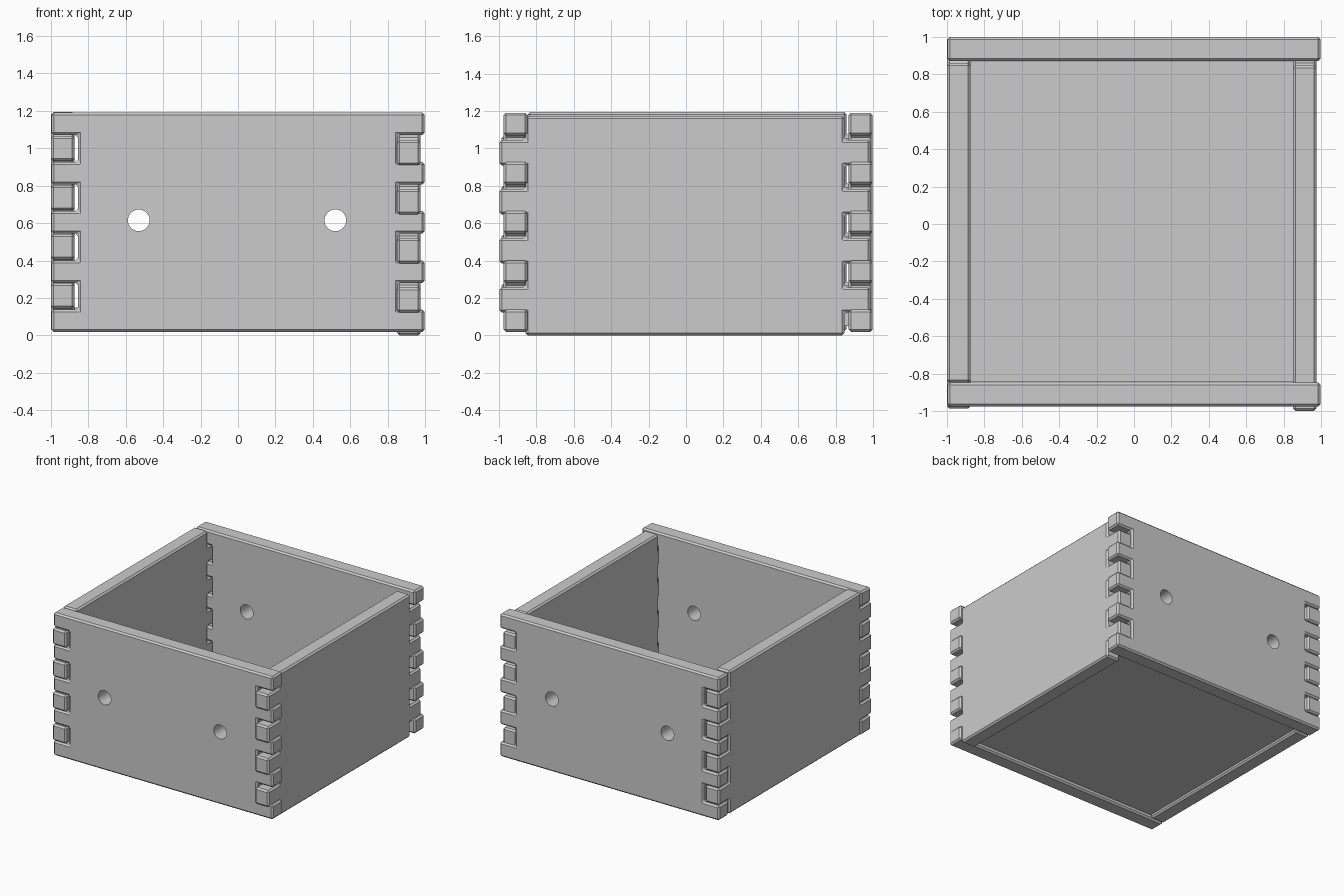
import bpy
import bmesh
import math
from mathutils import Matrix

if "Cube" in bpy.data.objects:
    bpy.data.objects.remove(bpy.data.objects["Cube"])

BEVEL = 0.013
PITCH = 0.2625


def finish(name, bm):
    bmesh.ops.recalc_face_normals(bm, faces=bm.faces)
    mesh = bpy.data.meshes.new(name)
    bm.to_mesh(mesh)
    bm.free()
    ob = bpy.data.objects.new(name, mesh)
    bpy.context.collection.objects.link(ob)
    return ob


def add_bevel(ob):
    mod = ob.modifiers.new("edge_chamfer", 'BEVEL')
    mod.width = BEVEL
    mod.segments = 1
    mod.limit_method = 'ANGLE'


def board(name, inner, outer, bottom, top, fingers, thickness, place):
    """Upright comb-ended board: outline in (length, height), thickened, then placed."""
    edge = []
    for z0, z1 in fingers:
        edge += [(inner, z0), (outer, z0), (outer, z1), (inner, z1)]
    if fingers[0][0] > bottom:
        edge = [(inner, bottom)] + edge + [(inner, top)]
    else:
        edge = edge[1:-1]
    outline = edge + [(-x, z) for x, z in reversed(edge)]
    bm = bmesh.new()
    face = bm.faces.new([bm.verts.new((x, 0, z)) for x, z in outline])
    grown = bmesh.ops.extrude_face_region(bm, geom=[face])["geom"]
    verts = [g for g in grown if isinstance(g, bmesh.types.BMVert)]
    bmesh.ops.translate(bm, verts=verts, vec=(0, thickness, 0))
    bm.transform(place)
    ob = finish(name, bm)
    add_bevel(ob)
    return ob


def drill(wall, x, y, z, radius):
    bm = bmesh.new()
    bmesh.ops.create_cone(bm, cap_ends=True, segments=32, radius1=radius, radius2=radius,
                          depth=0.4, matrix=Matrix.Translation((x, y, z))
                          @ Matrix.Rotation(math.pi / 2, 4, 'X'))
    cutter = finish(wall.name + "_hole_cutter", bm)
    cutter.hide_render = True
    cutter.display_type = 'WIRE'
    mod = wall.modifiers.new("hole", 'BOOLEAN')
    mod.operation = 'DIFFERENCE'
    mod.object = cutter


# Front and back walls: five fingers at each end, two drilled holes
wide = [(0.018 + 0.263 * i, 0.138 + 0.263 * i) for i in range(5)]
for name, y in (("front_wall", -0.975), ("back_wall", 0.87)):
    wall = board(name, 0.855, 0.997, wide[0][0], wide[-1][1], wide, 0.128,
                 Matrix.Translation((0, y, 0)))
    for x in (-0.53, 0.52):
        drill(wall, x, y + 0.06, 0.615, 0.058)

# Side walls: four fingers at each end, loosely seated so each is a little shifted
turn = Matrix.Rotation(math.pi / 2, 4, 'Z')  # board thickness then runs toward -x
for name, x, y, z in (("right_wall", 0.975, -0.006, 0.0), ("left_wall", -0.873, 0.006, 0.022)):
    pins = [(0.122 + PITCH * i, 0.257 + PITCH * i) for i in range(4)]
    board(name, 0.853, 0.992, 0.0, 1.172, pins, 0.125,
          Matrix.Translation((x, y, z)) @ turn)

# Floor panel, set slightly up inside the walls
bm = bmesh.new()
bmesh.ops.create_cube(bm, size=1, matrix=Matrix.Translation((-0.01, 0.012, 0.1))
                      @ Matrix.Diagonal((1.724, 1.712, 0.1, 1)))
finish("floor_panel", bm)
